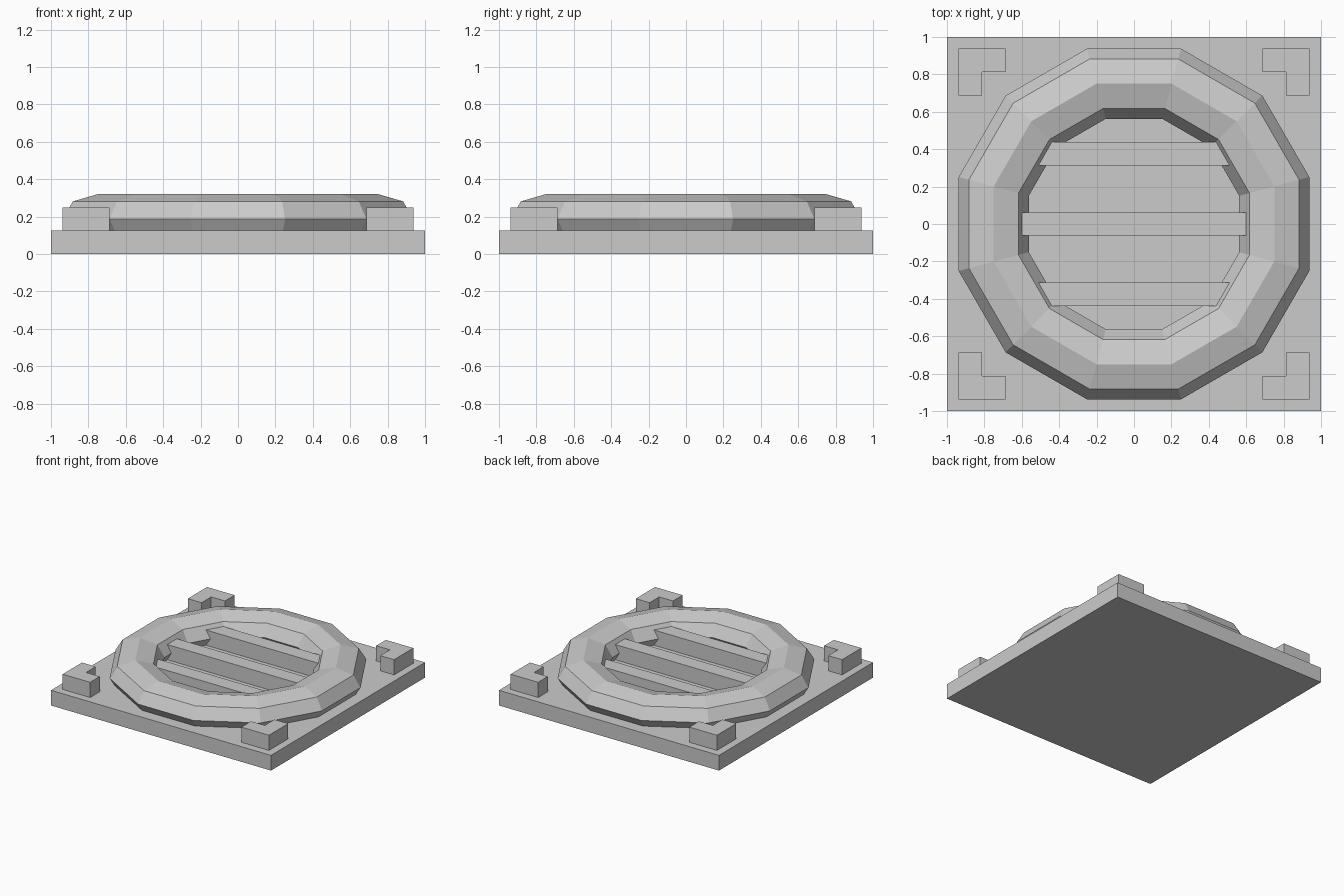
import bpy, bmesh
from math import cos, sin, pi, radians

if "Cube" in bpy.data.objects:
    bpy.data.objects.remove(bpy.data.objects["Cube"])

def make_object(name, bm):
    bmesh.ops.recalc_face_normals(bm, faces=bm.faces)
    me = bpy.data.meshes.new(name)
    bm.to_mesh(me)
    bm.free()
    ob = bpy.data.objects.new(name, me)
    bpy.context.collection.objects.link(ob)
    return ob

def extrude(name, outline, z0, z1):
    bm = bmesh.new()
    face = bm.faces.new([bm.verts.new((x, y, z0)) for x, y in outline])
    new = bmesh.ops.extrude_face_region(bm, geom=[face])["geom"]
    for v in new:
        if isinstance(v, bmesh.types.BMVert):
            v.co.z = z1
    return make_object(name, bm)

def box(name, x, y0, y1, z0, z1):
    return extrude(name, [(-x, y0), (x, y0), (x, y1), (-x, y1)], z0, z1)

# Square base plate
box("base_plate", 1, -1, 1, 0, 0.125)

# L-shaped corner brackets
a, b, c = 0.9375, 0.8125, 0.6875
ell = [(a, a), (c, a), (c, b), (b, b), (b, c), (a, c)]
for i, (sx, sy) in enumerate([(1, 1), (-1, 1), (-1, -1), (1, -1)]):
    extrude(f"corner_bracket_{i + 1}", [(x * sx, y * sy) for x, y in ell], 0.125, 0.25)

# Twelve-sided ring with a flattened eight-sided section
N, M = 12, 8
bm = bmesh.new()
rings = []
for i in range(N):
    t = radians(15) + 2 * pi * i / N
    loop = []
    for j in range(M):
        p = 2 * pi * j / M
        r = (0.75 + 0.1875 * cos(p)) / cos(pi / N)
        loop.append(bm.verts.new((r * cos(t), r * sin(t), 0.1875 + 0.1326 * sin(p))))
    rings.append(loop)
for i in range(N):
    p, q = rings[i], rings[(i + 1) % N]
    for j in range(M):
        k = (j + 1) % M
        bm.faces.new((p[j], q[j], q[k], p[k]))
make_object("ring", bm)

# Three grate bars running into the ring
for name, y, half in (("front", -0.375, 0.58), ("middle", 0, 0.7), ("back", 0.375, 0.58)):
    box(f"{name}_grate_bar", half, y - 0.0625, y + 0.0625, 0.125, 0.25)
